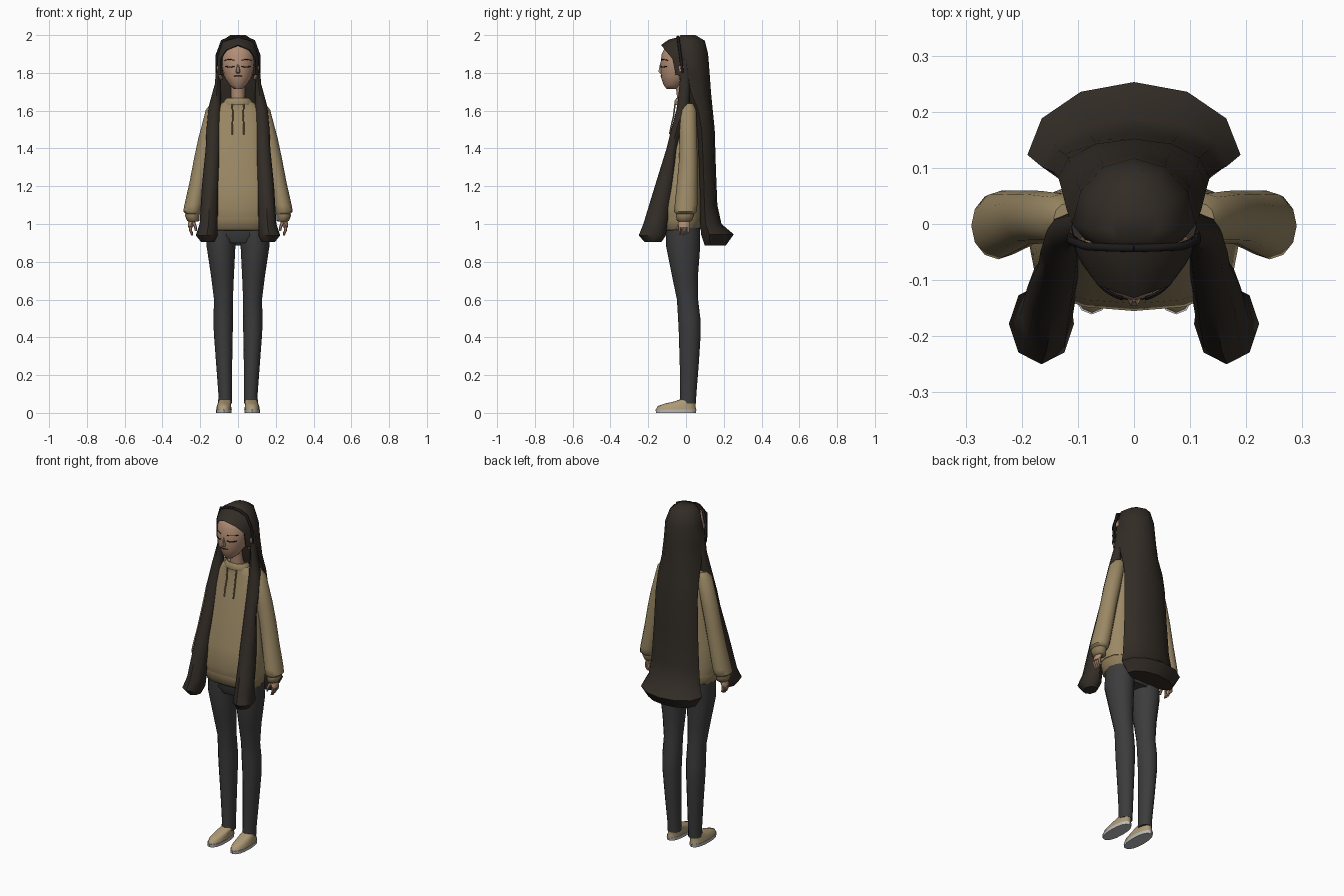
import bpy, bmesh
from math import sin, cos, pi, radians, sqrt


def material(name, rgb):
    m = bpy.data.materials.new(name)
    m.diffuse_color = (*rgb, 1)
    return m


HAIR = material("hair", (0.032, 0.025, 0.019))
SKIN = material("skin", (0.45, 0.27, 0.18))
KNIT = material("knit", (0.33, 0.25, 0.13))
RIB = material("rib", (0.27, 0.20, 0.10))
DENIM = material("denim", (0.045, 0.045, 0.047))
SHOE = material("shoe", (0.42, 0.32, 0.18))
SOLE = material("sole", (0.5, 0.5, 0.5))
BLACK = material("black", (0.012, 0.01, 0.01))


def finish(ob, mat, mirror=False, angle=50):
    ob.data.materials.append(mat)
    if mirror:
        ob.modifiers.new("mirror", 'MIRROR').use_clip = True
    bpy.ops.object.select_all(action='DESELECT')
    bpy.context.view_layer.objects.active = ob
    ob.select_set(True)
    if ob.type == 'MESH':
        bpy.ops.object.shade_smooth_by_angle(angle=radians(angle))
    return ob


def skin_rows(name, rows, mat, closed=True, caps=True, mirror=False, angle=50):
    """Bridge equal-length rows of points with quads."""
    bm = bmesh.new()
    vs = [[bm.verts.new(p) for p in r] for r in rows]
    n = len(rows[0])
    for a, b in zip(vs, vs[1:]):
        for i in range(n if closed else n - 1):
            j = (i + 1) % n
            bm.faces.new((a[i], a[j], b[j], b[i]))
    if caps:
        bm.faces.new(vs[0])
        bm.faces.new(vs[-1])
    bmesh.ops.recalc_face_normals(bm, faces=bm.faces)
    me = bpy.data.meshes.new(name)
    bm.to_mesh(me)
    bm.free()
    ob = bpy.data.objects.new(name, me)
    bpy.context.collection.objects.link(ob)
    return finish(ob, mat, mirror, angle)


def loft(name, rings, mat, n=12, p=2.0, mirror=False, angle=50):
    """Rings are (cx, cy, z, rx, ry); p is the superellipse power."""
    def e(v):
        return (abs(v) ** (2 / p)) * (1 if v >= 0 else -1)
    rows = [[(cx + rx * e(cos(2 * pi * i / n)), cy + ry * e(sin(2 * pi * i / n)), z)
             for i in range(n)] for cx, cy, z, rx, ry in rings]
    return skin_rows(name, rows, mat, mirror=mirror, angle=angle)


def line(name, pts, r, mat, mirror=False):
    cu = bpy.data.curves.new(name, 'CURVE')
    cu.dimensions = '3D'
    cu.bevel_depth = r
    cu.bevel_resolution = 1
    cu.use_fill_caps = True
    s = cu.splines.new('POLY')
    s.points.add(len(pts) - 1)
    for q, c in zip(s.points, pts):
        q.co = (*c, 1)
    ob = bpy.data.objects.new(name, cu)
    bpy.context.collection.objects.link(ob)
    return finish(ob, mat, mirror)


# Head and neck
loft("head", [(0, -.078, 1.715, .022, .025), (0, -.068, 1.735, .046, .05),
              (0, -.048, 1.78, .074, .085), (0, -.04, 1.84, .088, .096),
              (0, -.035, 1.90, .088, .094), (0, -.03, 1.945, .072, .075),
              (0, -.02, 1.975, .035, .035)], SKIN, 16)
loft("neck", [(0, -.005, 1.6, .045, .042), (0, -.01, 1.66, .037, .038),
              (0, -.02, 1.76, .037, .04)], SKIN, 10)
loft("nose", [(0, -.13, 1.798, .010, .010), (0, -.134, 1.806, .012, .014),
              (0, -.131, 1.85, .004, .007)], SKIN, 6)
loft("ear", [(.088, -.026, 1.765, .006, .008), (.098, -.022, 1.79, .010, .015),
             (.104, -.018, 1.83, .011, .022), (.1, -.016, 1.85, .007, .014)],
     SKIN, 8, mirror=True)


# Facial lines follow the front of the head
def face_line(name, x0, x1, z, bend, r, cy, rx, ry, mirror):
    pts = []
    for i in range(7):
        t = i / 6
        x = x0 + (x1 - x0) * t
        pts.append((x, cy - ry * sqrt(1 - (x / rx) ** 2), z + bend * 4 * t * (1 - t)))
    line(name, pts, r, BLACK, mirror)


face_line("eye", .02, .066, 1.835, -.004, .003, -.04, .087, .096, True)
face_line("eyebrow", .02, .07, 1.866, .005, .0022, -.038, .088, .096, True)
face_line("mouth", -.024, .024, 1.785, -.002, .0025, -.047, .076, .087, False)

# Long back hair with a D-shaped section: (z, half width, front y, back y)
back = [(2.0, .04, -.03, .05), (1.97, .085, -.045, .1), (1.9, .11, -.04, .117),
        (1.8, .114, -.03, .125), (1.7, .12, -.01, .132), (1.6, .13, .04, .142),
        (1.5, .135, .06, .152), (1.3, .143, .07, .158), (1.1, .155, .075, .166),
        (1.0, .166, .075, .188), (.945, .19, .08, .253), (.885, .15, .1, .21)]
rows = []
for z, w, yf, yb in back:
    r = [(w * cos(pi * i / 6), yf + (yb - yf) * (.25 + .75 * sin(pi * i / 6)), z)
         for i in range(7)]
    rows.append(r + [(-w * .7, yf, z), (w * .7, yf, z)])
skin_rows("back_hair", rows, HAIR)

# Hair swept over the forehead, and the band behind it
skin_rows("front_hair", [
    [(.112, -.02, 1.78), (.108, -.032, 1.89), (.08, -.042, 1.965), (0, -.045, 1.988)],
    [(.104, -.05, 1.79), (.1, -.058, 1.885), (.076, -.078, 1.945), (0, -.09, 1.977)],
    [(.092, -.055, 1.79), (.092, -.072, 1.875), (.064, -.11, 1.92), (0, -.132, 1.948)],
    [(.08, -.045, 1.79), (.08, -.062, 1.875), (.055, -.09, 1.92), (0, -.11, 1.943)]],
    HAIR, closed=False, caps=False, mirror=True)
line("hair_band", [(.11, -.018, 1.8), (.112, -.03, 1.89), (.084, -.04, 1.968),
                   (.04, -.042, 1.985), (0, -.043, 1.99)], .008, BLACK, True)

# Front hair strands falling over the chest
loft("hair_strand", [(.098, -.005, 1.87, .013, .022), (.108, -.006, 1.74, .015, .028),
                     (.122, -.015, 1.62, .034, .032), (.13, -.05, 1.5, .037, .028),
                     (.133, -.075, 1.4, .038, .028), (.146, -.115, 1.2, .045, .05),
                     (.156, -.163, 1.0, .047, .063), (.165, -.178, .94, .058, .072),
                     (.16, -.175, .905, .036, .045)], HAIR, 8, mirror=True)

# Hooded top: body, hem, collar, cords
loft("sweater_body", [(0, -.03, 1.035, .176, .115), (0, -.035, 1.08, .187, .12),
                      (0, -.03, 1.2, .178, .112), (0, -.012, 1.4, .155, .085),
                      (0, -.002, 1.52, .143, .07), (0, .006, 1.6, .125, .057),
                      (0, .005, 1.64, .09, .052), (0, -.003, 1.655, .06, .047)],
     KNIT, 16, 2.6)
loft("sweater_hem", [(0, -.025, .965, .155, .095), (0, -.028, .975, .165, .105),
                     (0, -.03, 1.03, .174, .113), (0, -.03, 1.042, .17, .11)],
     RIB, 16, 2.6)
loft("collar", [(0, -.005, 1.63, .078, .055), (0, -.007, 1.65, .075, .056),
                (0, -.005, 1.667, .06, .047), (0, -.005, 1.655, .045, .04)], KNIT, 14)
line("cord", [(.03, -.058, 1.635), (.028, -.066, 1.57), (.03, -.078, 1.52),
              (.03, -.087, 1.475)], .004, RIB, True)

# Sleeves and cuffs
loft("sleeve", [(.115, .01, 1.637, .028, .028), (.128, .01, 1.605, .042, .044),
                (.165, .012, 1.45, .046, .047), (.187, .012, 1.35, .045, .048),
                (.211, .006, 1.22, .046, .054), (.235, 0, 1.1, .049, .06),
                (.242, -.003, 1.065, .048, .06), (.239, -.005, 1.05, .036, .045)],
     KNIT, 12, mirror=True)
loft("cuff", [(.239, -.005, 1.06, .036, .046), (.243, -.006, 1.045, .038, .048),
              (.237, -.008, 1.018, .033, .04), (.237, -.008, 1.012, .025, .03)],
     RIB, 12, mirror=True)

# Hands
loft("palm", [(.237, -.008, 1.03, .018, .024), (.246, -.01, 1.005, .018, .03),
              (.252, -.01, .982, .013, .03)], SKIN, 8, mirror=True)
for i in range(4):
    y = -.032 + i * .0145
    tip = .942 + (0, -.004, 0, .01)[i]
    loft("finger", [(.252, y, .99, .009, .008), (.251, y, .965, .008, .0075),
                    (.242, y, tip, .005, .005)], SKIN, 6, mirror=True)
loft("thumb", [(.236, -.03, 1.01, .010, .010), (.226, -.043, .985, .008, .008),
               (.223, -.045, .962, .005, .005)], SKIN, 6, mirror=True)

# Trousers
loft("trouser_seat", [(0, -.015, .9, .09, .075), (0, -.015, .935, .155, .088),
                      (0, -.015, 1.0, .155, .09)], DENIM, 14, 2.4)
loft("trouser_leg", [(.086, -.015, .98, .078, .09), (.09, -.015, .88, .076, .09),
                     (.082, -.005, .72, .06, .068), (.077, .008, .6, .05, .056),
                     (.078, .017, .5, .052, .059), (.078, .02, .42, .05, .058),
                     (.073, .017, .25, .042, .05), (.068, .012, .1, .036, .043),
                     (.068, .01, .05, .037, .042)], DENIM, 12, mirror=True)

# Shoes
loft("shoe_sole", [(.075, -.053, 0, .041, .106), (.075, -.053, .018, .042, .108)],
     SOLE, 16, 2.3, mirror=True, angle=40)
loft("shoe_upper", [(.075, -.052, .018, .040, .106), (.074, -.05, .036, .038, .1),
                    (.072, -.03, .05, .035, .08), (.069, -.008, .06, .034, .055),
                    (.068, .008, .072, .03, .038)], SHOE, 16, 2.2, mirror=True)
